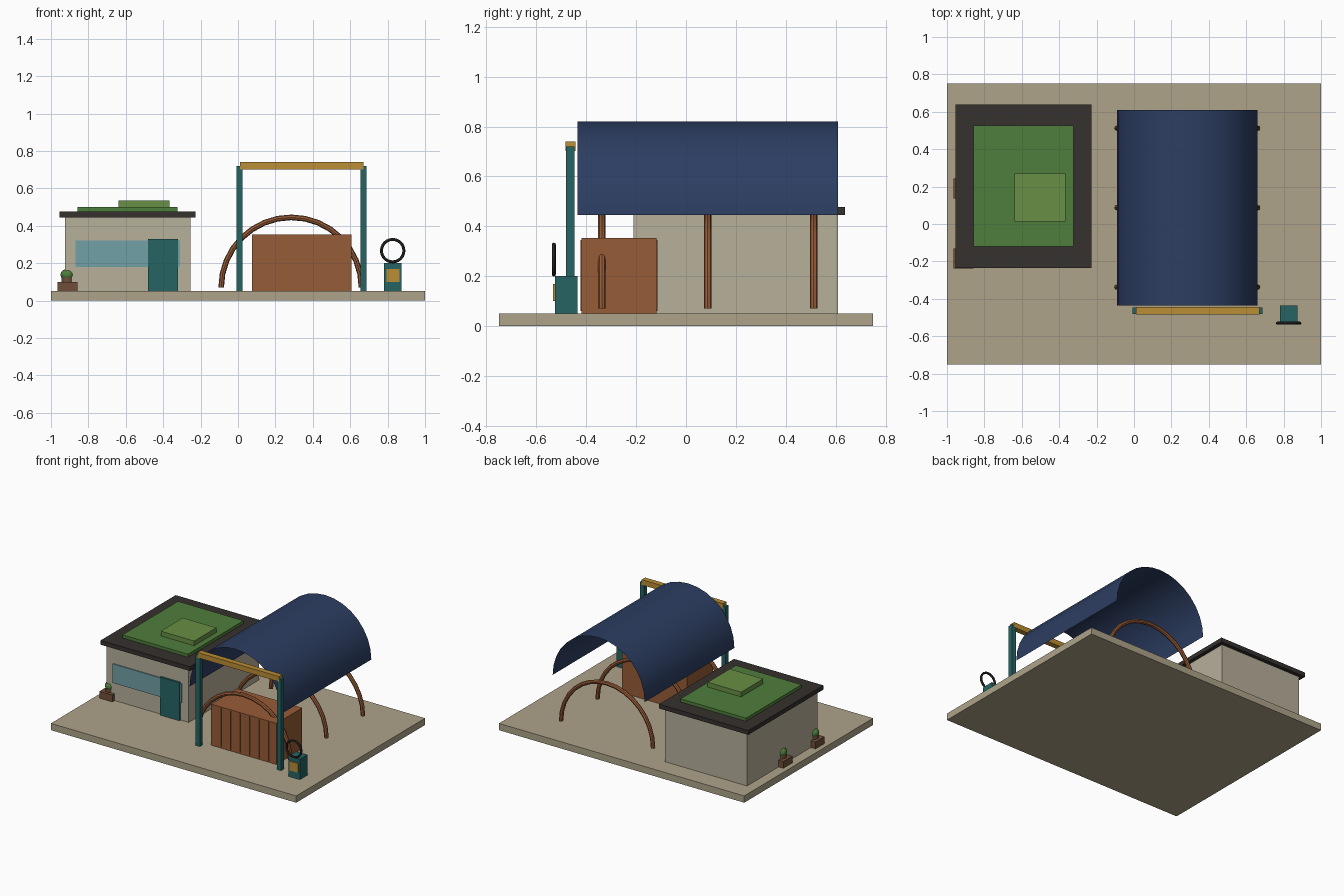
import bpy, bmesh
from math import sin, cos, pi, radians

if "Cube" in bpy.data.objects:
    bpy.data.objects.remove(bpy.data.objects["Cube"])


def mat(name, rgb, alpha=1.0):
    m = bpy.data.materials.new(name)
    m.diffuse_color = [(c / 255) ** 2.2 for c in rgb] + [alpha]
    m.use_nodes = True
    m.node_tree.nodes["Principled BSDF"].inputs["Base Color"].default_value = m.diffuse_color
    return m


STONE = mat("stone", (172, 162, 136))
WALL = mat("wall", (182, 174, 154))
DARK = mat("dark", (56, 52, 50))
GREEN = mat("green", (80, 125, 62))
LIME = mat("lime", (104, 142, 70))
GLASS = mat("glass", (112, 160, 165))
TEAL = mat("teal", (42, 100, 100))
GOLD = mat("ochre", (184, 140, 56))
RUST = mat("rust", (150, 92, 58))
WOOD = mat("wood", (112, 80, 60))
NAVY = mat("navy", (48, 64, 98))


def mesh_obj(name, bm, material, smooth=False):
    bmesh.ops.recalc_face_normals(bm, faces=bm.faces)
    me = bpy.data.meshes.new(name)
    bm.to_mesh(me)
    bm.free()
    me.materials.append(material)
    ob = bpy.data.objects.new(name, me)
    bpy.context.collection.objects.link(ob)
    if smooth:
        bpy.context.view_layer.objects.active = ob
        bpy.ops.object.select_all(action='DESELECT')
        ob.select_set(True)
        bpy.ops.object.shade_smooth_by_angle(angle=radians(40))
    return ob


def box(name, x, y, z, material):
    """Box from (min, max) ranges."""
    bm = bmesh.new()
    bmesh.ops.create_cube(bm, size=1)
    for v in bm.verts:
        v.co = [r[0] + (c + 0.5) * (r[1] - r[0]) for c, r in zip(v.co, (x, y, z))]
    return mesh_obj(name, bm, material)


def ring(name, centre, major, minor, sweep, steps, sides, material):
    """Round tube bent in the xz plane; a full sweep closes into a torus."""
    closed = sweep > 6
    bm = bmesh.new()
    cx, cy, cz = centre
    loops = []
    for i in range(steps if closed else steps + 1):
        a = sweep * i / steps
        loop = []
        for j in range(sides):
            b = 2 * pi * j / sides
            r = major + minor * cos(b)
            loop.append(bm.verts.new((cx + r * cos(a), cy + minor * sin(b), cz + r * sin(a))))
        loops.append(loop)
    for i in range(steps):
        p, q = loops[i], loops[(i + 1) % len(loops)]
        for j in range(sides):
            k = (j + 1) % sides
            bm.faces.new((p[j], p[k], q[k], q[j]))
    if not closed:
        bm.faces.new(loops[0])
        bm.faces.new(loops[-1])
    return mesh_obj(name, bm, material, True)


# Ground slab
box("ground_slab", (-1, 1), (-0.75, 0.75), (0, 0.05), STONE)

# Building with planted roof
box("building_walls", (-0.925, -0.255), (-0.21, 0.61), (0.05, 0.45), WALL)
box("building_roof", (-0.955, -0.227), (-0.235, 0.638), (0.445, 0.477), DARK)
box("roof_garden", (-0.858, -0.324), (-0.12, 0.527), (0.477, 0.5), GREEN)
box("roof_garden_bed", (-0.639, -0.366), (0.013, 0.27), (0.5, 0.535), LIME)
box("front_window", (-0.87, -0.31), (-0.218, -0.205), (0.18, 0.32), GLASS)
box("front_door", (-0.48, -0.32), (-0.225, -0.205), (0.05, 0.33), TEAL)

# Planters with bushes
for i, y in enumerate((-0.185, 0.19), 1):
    x = -0.911
    box(f"planter_{i}", (x - 0.053, x + 0.053), (y - 0.053, y + 0.053), (0.05, 0.1), WOOD)
    bm = bmesh.new()
    bmesh.ops.create_cone(bm, cap_ends=True, segments=10, radius1=0.034, radius2=0.034, depth=0.025)
    bmesh.ops.translate(bm, verts=bm.verts, vec=(x, y, 0.11))
    mesh_obj(f"planter_soil_{i}", bm, WOOD, True)
    bm = bmesh.new()
    bmesh.ops.create_uvsphere(bm, u_segments=12, v_segments=8, radius=0.038)
    bmesh.ops.scale(bm, verts=bm.verts, vec=(1, 1, 0.85))
    bmesh.ops.translate(bm, verts=bm.verts, vec=(x, y, 0.138))
    mesh_obj(f"bush_{i}", bm, GREEN, True)

# Open half-barrel canopy: a single thin sheet
bm = bmesh.new()
prev = None
for i in range(17):
    a = pi * i / 16
    x, z = 0.285 + 0.375 * cos(a), 0.445 + 0.375 * sin(a)
    pair = [bm.verts.new((x, y, z)) for y in (-0.435, 0.61)]
    if prev:
        bm.faces.new((prev[0], prev[1], pair[1], pair[0]))
    prev = pair
mesh_obj("canopy", bm, NAVY, True)

# Arched ribs
for i, y in enumerate((-0.337, 0.087, 0.512), 1):
    ring(f"arch_{i}", (0.285, y, 0.07), 0.375, 0.015, pi, 16, 8, RUST)

# Cargo container with thin ribs front and back
box("container", (0.075, 0.607), (-0.419, -0.119), (0.05, 0.353), RUST)
for i in range(6):
    x = 0.155 + 0.0775 * i
    for side, y in (("front", -0.419), ("back", -0.119)):
        box(f"container_{side}_rib_{i + 1}", (x - 0.004, x + 0.004), (y - 0.004, y + 0.004),
            (0.06, 0.345), RUST)

# Entrance gate
for side, x in (("left", 0.008), ("right", 0.671)):
    box(f"gate_{side}_post", (x - 0.017, x + 0.017), (-0.481, -0.447), (0.05, 0.72), TEAL)
box("gate_beam", (0.01, 0.672), (-0.484, -0.444), (0.702, 0.741), GOLD)

# Service post with panel and hoop
box("service_post", (0.78, 0.873), (-0.526, -0.436), (0.05, 0.2), TEAL)
box("service_panel", (0.793, 0.863), (-0.533, -0.52), (0.1, 0.168), GOLD)
ring("service_hoop", (0.827, -0.53, 0.267), 0.06, 0.008, 2 * pi, 24, 8, DARK)
